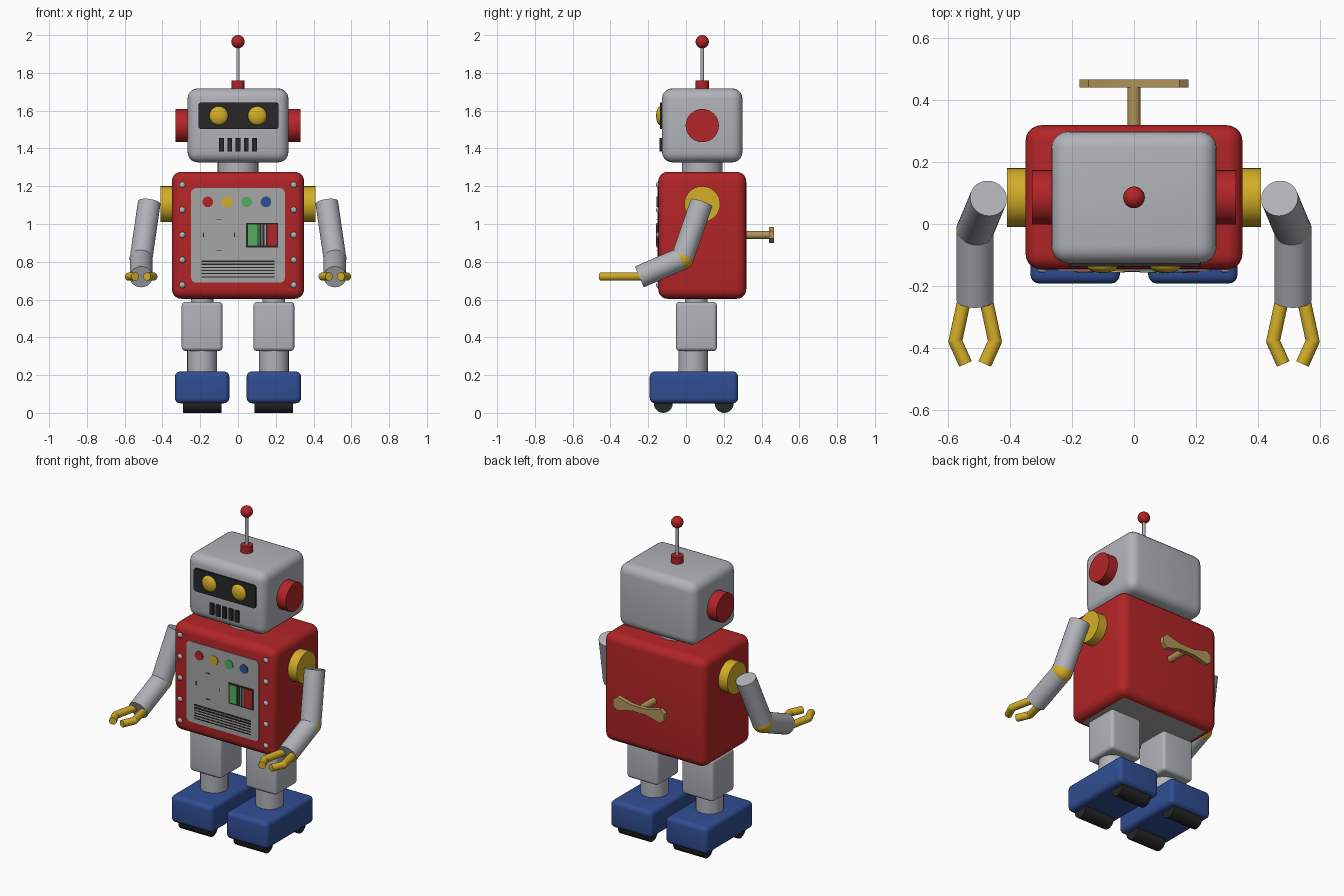
import bpy, bmesh, math
from mathutils import Matrix, Vector

cube = bpy.data.objects.get("Cube")
if cube:
    bpy.data.objects.remove(cube, do_unlink=True)


def material(name, r, g, b):
    m = bpy.data.materials.new(name)
    m.use_nodes = True
    m.diffuse_color = (r, g, b, 1)
    m.node_tree.nodes["Principled BSDF"].inputs["Base Color"].default_value = (r, g, b, 1)
    return m


STEEL = material("light_steel", 0.44, 0.45, 0.48)
PANEL = material("panel_grey", 0.38, 0.38, 0.39)
RED = material("red", 0.45, 0.018, 0.02)
YELLOW = material("yellow", 0.65, 0.42, 0.02)
BLUE = material("blue", 0.03, 0.075, 0.29)
DARK = material("charcoal", 0.02, 0.02, 0.021)
BRASS = material("brass", 0.45, 0.29, 0.1)
GREEN = material("green", 0.09, 0.42, 0.12)

MID = 0.086       # depth centre of the body
SKIN = -0.147     # front of the torso


def finish(bm, name, mat):
    bmesh.ops.recalc_face_normals(bm, faces=bm.faces[:])
    mesh = bpy.data.meshes.new(name)
    bm.to_mesh(mesh)
    bm.free()
    mesh.materials.append(mat)
    for p in mesh.polygons:
        p.use_smooth = True
    mesh.set_sharp_from_angle(angle=math.radians(35))
    ob = bpy.data.objects.new(name, mesh)
    bpy.context.scene.collection.objects.link(ob)
    return ob


def box(name, mat, center, size, bevel=0, plate=False):
    """Box; plate=True rounds only the corners seen from the front."""
    bm = bmesh.new()
    bmesh.ops.create_cube(bm, size=1)
    bmesh.ops.scale(bm, vec=size, verts=bm.verts)
    bmesh.ops.translate(bm, vec=center, verts=bm.verts)
    if bevel:
        edges = [e for e in bm.edges
                 if not plate or abs(e.verts[0].co.y - e.verts[1].co.y) > 1e-5]
        bmesh.ops.bevel(bm, geom=edges, offset=bevel, segments=5,
                        profile=0.5, affect='EDGES')
    return finish(bm, name, mat)


def rod(name, mat, a, b, r, sides=32):
    a, b = Vector(a), Vector(b)
    d = b - a
    bm = bmesh.new()
    turn = d.to_track_quat('Z', 'Y').to_matrix().to_4x4()
    bmesh.ops.create_cone(bm, cap_ends=True, segments=sides, radius1=r, radius2=r,
                          depth=d.length,
                          matrix=Matrix.Translation((a + b) / 2) @ turn)
    return finish(bm, name, mat)


def ball(name, mat, center, r, flat=1.0):
    bm = bmesh.new()
    bmesh.ops.create_uvsphere(bm, u_segments=32, v_segments=16, radius=r)
    bmesh.ops.scale(bm, vec=(1, flat, 1), verts=bm.verts)
    bmesh.ops.translate(bm, vec=center, verts=bm.verts)
    return finish(bm, name, mat)


def decal(name, mat, x, z, w, h, front, deep=0.004):
    """Thin plate whose front lies at depth y = front."""
    return box(name, mat, (x, front + deep / 2, z), (w, deep, h))


# Torso with a grey underside, and the neck
torso = box("torso", RED, (0, MID, 0.94), (0.7, 0.466, 0.672), 0.05)
torso.data.materials.append(PANEL)
for p in torso.data.polygons:
    if p.normal.z < -0.99:
        p.material_index = 1
rod("neck", STEEL, (0, MID, 1.25), (0, MID, 1.35), 0.108)

# Head, visor, eyes and mouth grille
box("head", STEEL, (0, MID, 1.522), (0.534, 0.426, 0.392), 0.055)
box("visor", DARK, (0.003, -0.125, 1.573), (0.424, 0.024, 0.142), 0.015, True)
for i in range(5):
    box("mouth_slot", DARK, ((i - 2) * 0.0435, -0.127, 1.42), (0.026, 0.024, 0.07))

# Antenna
rod("antenna_base", RED, (0, MID, 1.7), (0, MID, 1.76), 0.035)
rod("antenna_rod", STEEL, (0, MID, 1.75), (0, MID, 1.96), 0.009, 16)
ball("antenna_ball", RED, (0, MID, 1.965), 0.035)

# Chest panel with buttons
box("chest_panel", PANEL, (0, SKIN - 0.001, 0.94), (0.496, 0.008, 0.5), 0.025, True)
FACE = SKIN - 0.008
for i, mat in enumerate((RED, YELLOW, GREEN, BLUE)):
    x = -0.16 + i * 0.1027
    rod("button", mat, (x, FACE - 0.002, 1.117), (x, FACE + 0.005, 1.117), 0.028)

# Dial marks
for s in (-1, 1):
    decal("dial_mark", DARK, -0.1, 0.942 + s * 0.081, 0.026, 0.004, FACE)
    decal("dial_mark", DARK, -0.1 + s * 0.082, 0.942, 0.004, 0.024, FACE)

# Meter window
decal("meter_frame", DARK, 0.127, 0.941, 0.17, 0.13, FACE)
decal("meter_green", GREEN, 0.077, 0.941, 0.05, 0.112, FACE - 0.003)
decal("meter_red", RED, 0.181, 0.941, 0.05, 0.112, FACE - 0.003)
for i in range(3):
    decal("meter_line", PANEL if i else GREEN, 0.112 + i * 0.016, 0.941,
          0.006, 0.112, FACE - 0.003)

# Vent lines
for i in range(6):
    decal("vent_line", DARK, 0, 0.803 - i * 0.0165, 0.385,
          0.009 if i < 2 else 0.005, FACE)

# Winding key: shaft and flared handle
rod("key_shaft", BRASS, (0, 0.3, 0.942), (0, 0.445, 0.942), 0.021)
quarter = [(0.176, 0.02), (0.147, 0.043), (0.05, 0.018)]
upper = quarter + [(-x, z) for x, z in reversed(quarter)]
outline = upper + [(x, -z) for x, z in reversed(upper)]
bm = bmesh.new()
face = bm.faces.new([bm.verts.new((x, 0.44, 0.942 + z)) for x, z in outline])
ext = bmesh.ops.extrude_face_region(bm, geom=[face])["geom"]
bmesh.ops.translate(bm, vec=(0, 0.027, 0),
                    verts=[g for g in ext if isinstance(g, bmesh.types.BMVert)])
finish(bm, "key_handle", BRASS)

# Paired parts
for side, s in (("right", -1), ("left", 1)):
    def part(n):
        return side + "_" + n

    ball(part("eye"), YELLOW, (s * 0.102, -0.135, 1.573), 0.05, 0.46)
    rod(part("ear"), RED, (s * 0.25, MID, 1.521), (s * 0.33, MID, 1.521), 0.088)
    for i in range(5):
        ball(part("rivet"), STEEL, (s * 0.295, SKIN, 0.677 + i * 0.1325), 0.016, 0.7)

    # Arm
    elbow = (s * 0.513, -0.02, 0.818)
    rod(part("shoulder"), YELLOW, (s * 0.33, MID, 1.105), (s * 0.41, MID, 1.105), 0.095)
    rod(part("upper_arm"), STEEL, (s * 0.47, 0.083, 1.113), elbow, 0.06)
    ball(part("elbow"), YELLOW, elbow, 0.061)
    rod(part("forearm"), STEEL, elbow, (s * 0.513, -0.247, 0.72), 0.06)

    # Two bent claw fingers
    for f in (-1, 1):
        x = s * 0.513
        root = (x + f * 0.03, -0.22, 0.722)
        knuckle = (x + f * 0.064, -0.379, 0.722)
        rod(part("finger_base"), YELLOW, root, knuckle, 0.022, 20)
        ball(part("finger_knuckle"), YELLOW, knuckle, 0.022)
        rod(part("finger_tip"), YELLOW, knuckle, (x + f * 0.031, -0.452, 0.722), 0.022, 20)

    # Leg, foot and rollers
    x = s * 0.19
    rod(part("hip"), STEEL, (x, 0.055, 0.57), (x, 0.055, 0.61), 0.06)
    box(part("thigh"), STEEL, (x, 0.055, 0.458), (0.216, 0.217, 0.26), 0.02)
    rod(part("shin"), STEEL, (x, 0.038, 0.2), (x, 0.038, 0.34), 0.079)
    box(part("foot"), BLUE, (x, 0.042, 0.135), (0.288, 0.468, 0.168), 0.028)
    for y in (-0.12, 0.202):
        rod(part("roller"), DARK, (x - 0.102, y, 0.05), (x + 0.102, y, 0.05), 0.05)
